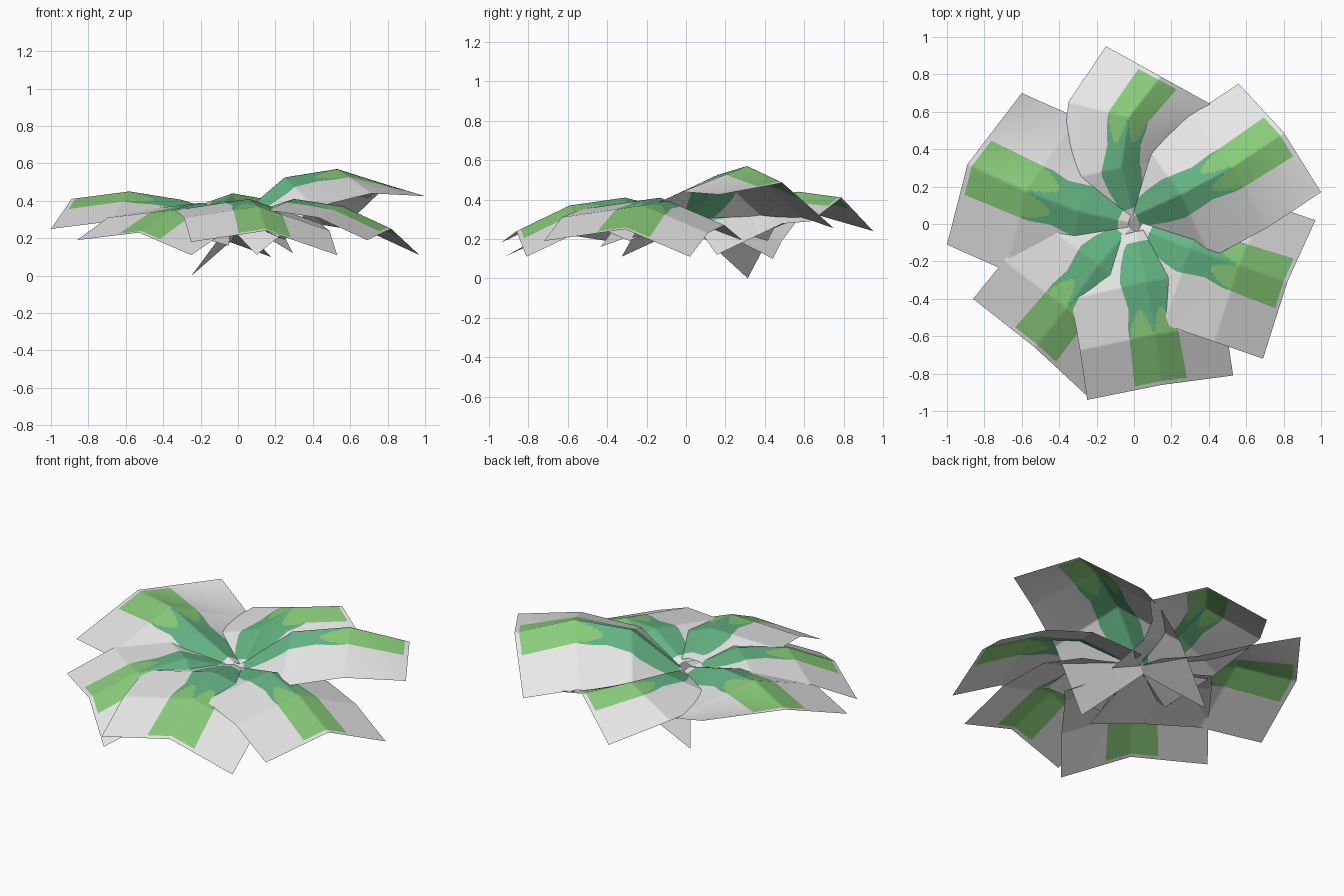
import bpy, math
from mathutils import Vector, Matrix

if "Cube" in bpy.data.objects:
    bpy.data.objects.remove(bpy.data.objects["Cube"])


def material(name, rgb):
    m = bpy.data.materials.new(name)
    m.diffuse_color = (*rgb, 1)
    m.use_nodes = True
    m.node_tree.nodes["Principled BSDF"].inputs["Base Color"].default_value = m.diffuse_color
    return m


MATS = [material("pale grey", (0.8, 0.8, 0.8)),
        material("deep green", (0.13, 0.46, 0.235)),
        material("light green", (0.25, 0.60, 0.195))]

# Each leaf: four midrib points (root to tip), two tip corners,
# then the extra lift of those two side edges towards the root
LEAVES = {
    "back": [(0, .03, .30), (-.07, .30, .40), (-.03, .57, .44), (.14, .79, .41),
             (-.15, .95, .24), (.42, .635, .29), (.08, -.06)],
    "back_right": [(-.05, .02, .27), (.25, .16, .525), (.53, .31, .57), (.80, .49, .485),
                   (.56, .75, .255), (1.0, .17, .425), (-.04, -.10)],
    "right": [(.03, -.02, .32), (.30, -.13, .41), (.56, -.22, .37), (.82, -.31, .25),
              (.97, .02, .11), (.69, -.72, .19), (0, 0)],
    "front": [(.01, -.04, .34), (.06, -.31, .41), (.11, -.59, .37), (.15, -.86, .24),
              (.53, -.81, .11), (-.25, -.94, .18), (0, 0)],
    "front_left": [(-.02, -.02, .31), (-.19, -.22, .39), (-.36, -.45, .35), (-.53, -.66, .23),
                   (-.25, -.92, .11), (-.86, -.40, .19), (0, 0)],
    "left": [(-.03, .01, .32), (-.30, .07, .405), (-.58, .18, .45), (-.89, .32, .41),
             (-1.0, -.11, .25), (-.60, .70, .41), (0, -.22)],
}
FADE = (1, 1, .7, 0)    # strength of the extra lift, root to tip

# Green blade half width along the leaf, as a share of the sheet
WIDTH = [(0, .05), (.05, .12), (.1, .2), (.2, .28), (.3, .33), (.48, .28), (.6, .33), (1, .36)]
ROWS, SIDE, BLADE = 120, 2, 12


def half_width(u):
    for (a, p), (b, q) in zip(WIDTH, WIDTH[1:]):
        if u <= b:
            return p + (q - p) * (u - a) / (b - a)
    return WIDTH[-1][1]


def heading(a, b):
    return math.atan2(b.y - a.y, b.x - a.x)


def build_leaf(name, data):
    lift = data[6]
    pts = [Vector(p) for p in data[:6]]
    mid, tips = pts[:4], pts[4:]
    angles = [heading(mid[max(i - 1, 0)], mid[min(i + 1, 3)]) for i in range(4)]
    # side edges: tip offsets turned with the midrib
    edges = [[mid[i] + Matrix.Rotation(angles[i] - angles[3], 3, 'Z') @ (t - mid[3])
              + Vector((0, 0, e * FADE[i])) for i in range(4)] for t, e in zip(tips, lift)]

    def along(line, u):
        k = min(int(u * 3 + 1e-6), 2)
        return line[k].lerp(line[k + 1], u * 3 - k)

    # columns: grey border outside |t| = 1, green blade inside
    half = [i / BLADE for i in range(BLADE + 1)] + [1 + (i + 1) / SIDE for i in range(SIDE)]
    cols = [-t for t in reversed(half[1:])] + half
    n = len(cols)
    verts, faces, tags = [], [], []
    for r in range(ROWS + 1):
        u = r / ROWS
        h = half_width(u)
        for t in cols:
            a = abs(t)
            v = a * h if a <= 1 else h + (a - 1) * (1 - h)
            verts.append(along(mid, u).lerp(along(edges[0 if t < 0 else 1], u), v))
    for r in range(ROWS):
        u = (r + .5) / ROWS
        for c in range(n - 1):
            i = r * n + c
            faces.append((i, i + 1, i + n + 1, i + n))
            t = abs(cols[c] + cols[c + 1]) / 2
            if t > 1 or u < .07 or u > .975:
                tags.append(0)
            else:   # two rounded lobes of light green over the deep green
                tags.append(2 if u > .5 + .18 * (2 * t - 1) ** 2 else 1)
    me = bpy.data.meshes.new(name)
    me.from_pydata(verts, [], faces)
    for m in MATS:
        me.materials.append(m)
    for p, tag in zip(me.polygons, tags):
        p.material_index = tag
    # keep the upper side facing up
    if sum(p.normal.z for p in me.polygons) < 0:
        me.flip_normals()
    for p in me.polygons:
        p.use_smooth = True
    ob = bpy.data.objects.new(name, me)
    bpy.context.collection.objects.link(ob)
    return ob


leaves = [build_leaf(k + "_leaf", v) for k, v in LEAVES.items()]

# Stand the plant on the ground
low = min(v.co.z for o in leaves for v in o.data.vertices)
for o in leaves:
    o.data.transform(Matrix.Translation((0, 0, -low)))
